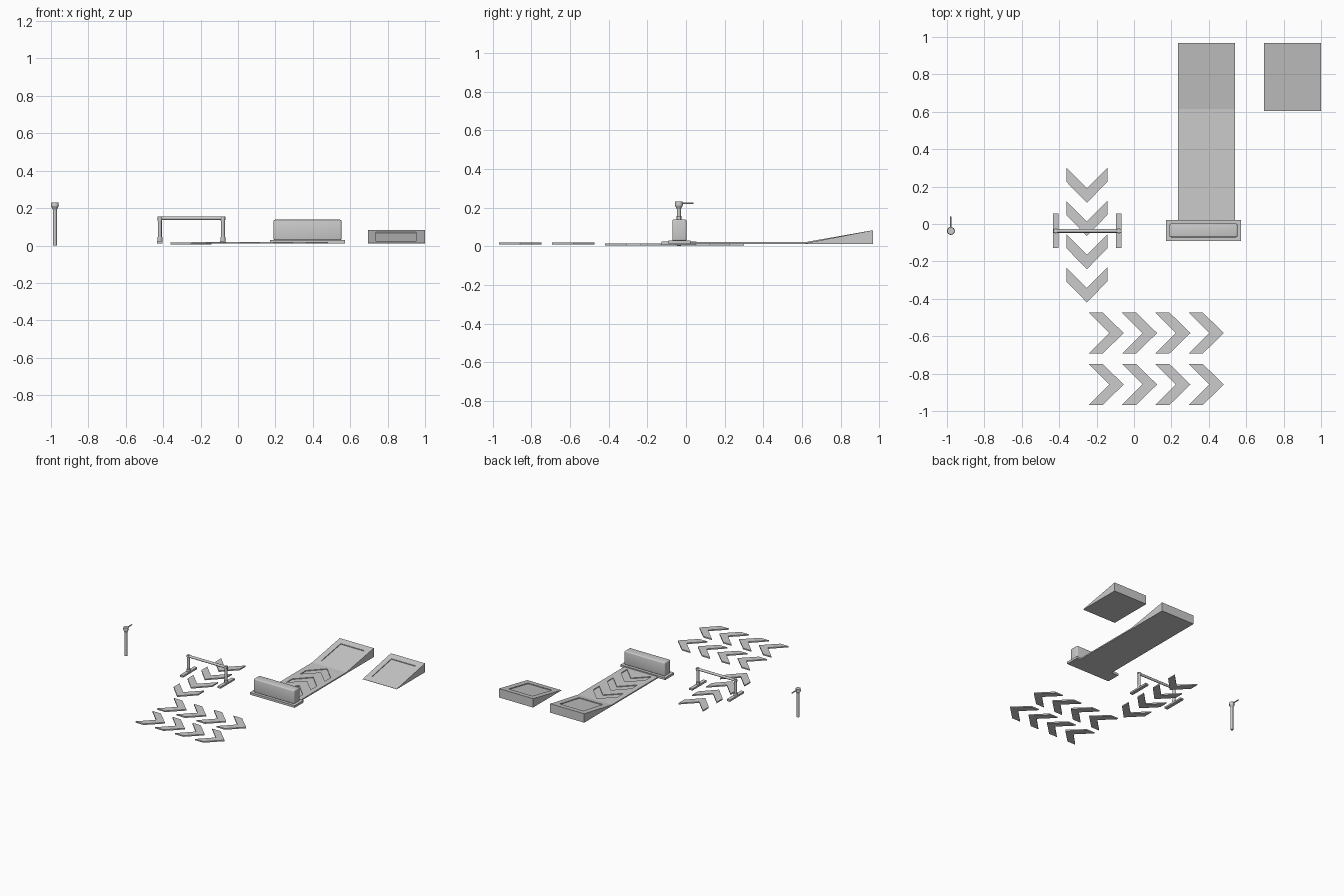
import bpy, bmesh, math
from mathutils import Matrix, Vector

if "Cube" in bpy.data.objects:
    bpy.data.objects.remove(bpy.data.objects["Cube"])


def finish(name, bm, smooth=False):
    bmesh.ops.recalc_face_normals(bm, faces=bm.faces)
    me = bpy.data.meshes.new(name)
    bm.to_mesh(me)
    bm.free()
    ob = bpy.data.objects.new(name, me)
    bpy.context.collection.objects.link(ob)
    if smooth:
        bpy.ops.object.select_all(action='DESELECT')
        ob.select_set(True)
        bpy.context.view_layer.objects.active = ob
        bpy.ops.object.shade_smooth_by_angle(angle=math.radians(40))
    return ob


def prism(name, outline, low, high):
    """Vertical prism over an xy outline; low and high are z functions of y."""
    bm = bmesh.new()
    a = [bm.verts.new((x, y, low(y))) for x, y in outline]
    b = [bm.verts.new((x, y, high(y))) for x, y in outline]
    bm.faces.new(a[::-1])
    bm.faces.new(b)
    n = len(a)
    for i in range(n):
        bm.faces.new((a[i], a[(i + 1) % n], b[(i + 1) % n], b[i]))
    return finish(name, bm)


def box(name, x, y, z, bevel=0.0, segments=1):
    bm = bmesh.new()
    bmesh.ops.create_cube(bm, size=1)
    for v in bm.verts:
        v.co = Vector([(r[0] + r[1]) / 2 + c * (r[1] - r[0])
                       for c, r in zip(v.co, (x, y, z))])
    if bevel:
        bmesh.ops.bevel(bm, geom=bm.edges[:], offset=bevel, segments=segments,
                        affect='EDGES', profile=0.5)
    return finish(name, bm, bevel > 0)


def rod(name, p, q, r1, r2=None, n=24):
    p, q = Vector(p), Vector(q)
    bm = bmesh.new()
    m = Matrix.Translation((p + q) / 2) @ (q - p).to_track_quat('Z', 'Y').to_matrix().to_4x4()
    bmesh.ops.create_cone(bm, cap_ends=True, segments=n, radius1=r1,
                          radius2=r1 if r2 is None else r2,
                          depth=(q - p).length, matrix=m)
    return finish(name, bm, True)


def chevron(cx, cy, angle):
    """Arrow outline with its tip at (cx, cy); angle 0 points to +x."""
    pts = [(0, 0), (-0.113, 0.11), (-0.188, 0.11), (-0.078, 0),
           (-0.188, -0.11), (-0.113, -0.11)]
    c, s = math.cos(angle), math.sin(angle)
    return [(cx + x * c - y * s, cy + x * s + y * c) for x, y in pts]


def rect(x0, x1, y0, y1):
    return [(x0, y0), (x1, y0), (x1, y1), (x0, y1)]


def recess(target, outline, surface, depth=0.006):
    cut = prism("recess_cutter", outline, lambda y: surface(y) - depth,
                lambda y: surface(y) + 0.03)
    cut.hide_render = True
    cut.hide_viewport = True
    mod = target.modifiers.new("recess", 'BOOLEAN')
    mod.operation = 'DIFFERENCE'
    mod.solver = 'EXACT'
    mod.object = cut


def extrude_x(name, profile, x0, x1):
    bm = bmesh.new()
    a = [bm.verts.new((x0, y, z)) for y, z in profile]
    b = [bm.verts.new((x1, y, z)) for y, z in profile]
    bm.faces.new(a)
    bm.faces.new(b[::-1])
    n = len(a)
    for i in range(n):
        bm.faces.new((a[i], b[i], b[(i + 1) % n], a[(i + 1) % n]))
    return finish(name, bm)


# Floor arrows: two rows to the right, one row to the front
for row, y in enumerate((-0.583, -0.858)):
    for i in range(4):
        prism(f"side_arrow_{row}_{i}", chevron(-0.055 + 0.1785 * i, y, 0),
              lambda y: 0.01, lambda y: 0.02)
for i in range(4):
    prism(f"front_arrow_{i}", chevron(-0.252, 0.113 - 0.1775 * i, -math.pi / 2),
          lambda y: 0.005, lambda y: 0.015)

# Long ramp with sunken arrows and panel
END, FLOOR, TOP = 0.968, 0.011, 0.083
START, FLAT = 0.615, 0.021
slope = lambda y: FLAT + (TOP - FLAT) * (y - START) / (END - START)
ramp = extrude_x("long_ramp", [(0.0, FLOOR), (END, FLOOR), (END, TOP),
                               (START, FLAT), (0.0, FLAT)], 0.235, 0.54)
recess(ramp, rect(0.283, 0.493, 0.663, 0.912), slope)
for i in range(3):
    recess(ramp, chevron(0.388, 0.588 - 0.1785 * i, math.pi / 2), lambda y: FLAT)

# Separate short ramp with sunken panel
TIP = 0.605
wedge_slope = lambda y: 0.013 + (TOP - 0.013) * (y - TIP) / (END - TIP)
wedge = extrude_x("short_ramp", [(TIP, FLOOR), (END, FLOOR), (END, TOP),
                                 (TIP, 0.013)], 0.694, 1.0)
recess(wedge, rect(0.738, 0.952, 0.663, 0.912), wedge_slope)

# Padded block on its base plate
box("block_base", (0.171, 0.572), (-0.091, 0.022), (0.012, 0.03))
box("padded_block", (0.19, 0.553), (-0.071, 0.002), (0.028, 0.138), 0.008, 3)

# Hurdle
HY = -0.037
rod("hurdle_bar", (-0.43, HY, 0.146), (-0.068, HY, 0.146), 0.010)
for side, x in (("left", -0.418), ("right", -0.081)):
    box(f"{side}_foot", (x - 0.014, x + 0.014), (-0.128, 0.055), (0.01, 0.024))
    rod(f"{side}_sleeve", (x, HY, 0.02), (x, HY, 0.045), 0.0135)
    rod(f"{side}_post", (x, HY, 0.02), (x, HY, 0.136), 0.0105)
    rod(f"{side}_clamp", (x, HY, 0.13), (x, HY, 0.156), 0.0125)

# Standing post with flared cap and short pin
PX, PY = -0.979, -0.037
rod("marker_post", (PX, PY, 0), (PX, PY, 0.2), 0.0105)
rod("marker_flare", (PX, PY, 0.192), (PX, PY, 0.21), 0.0105, 0.020)
rod("marker_cap", (PX, PY, 0.21), (PX, PY, 0.231), 0.021, 0.019)
rod("marker_pin", (PX, PY, 0.222), (PX, 0.04, 0.222), 0.0045, n=12)
